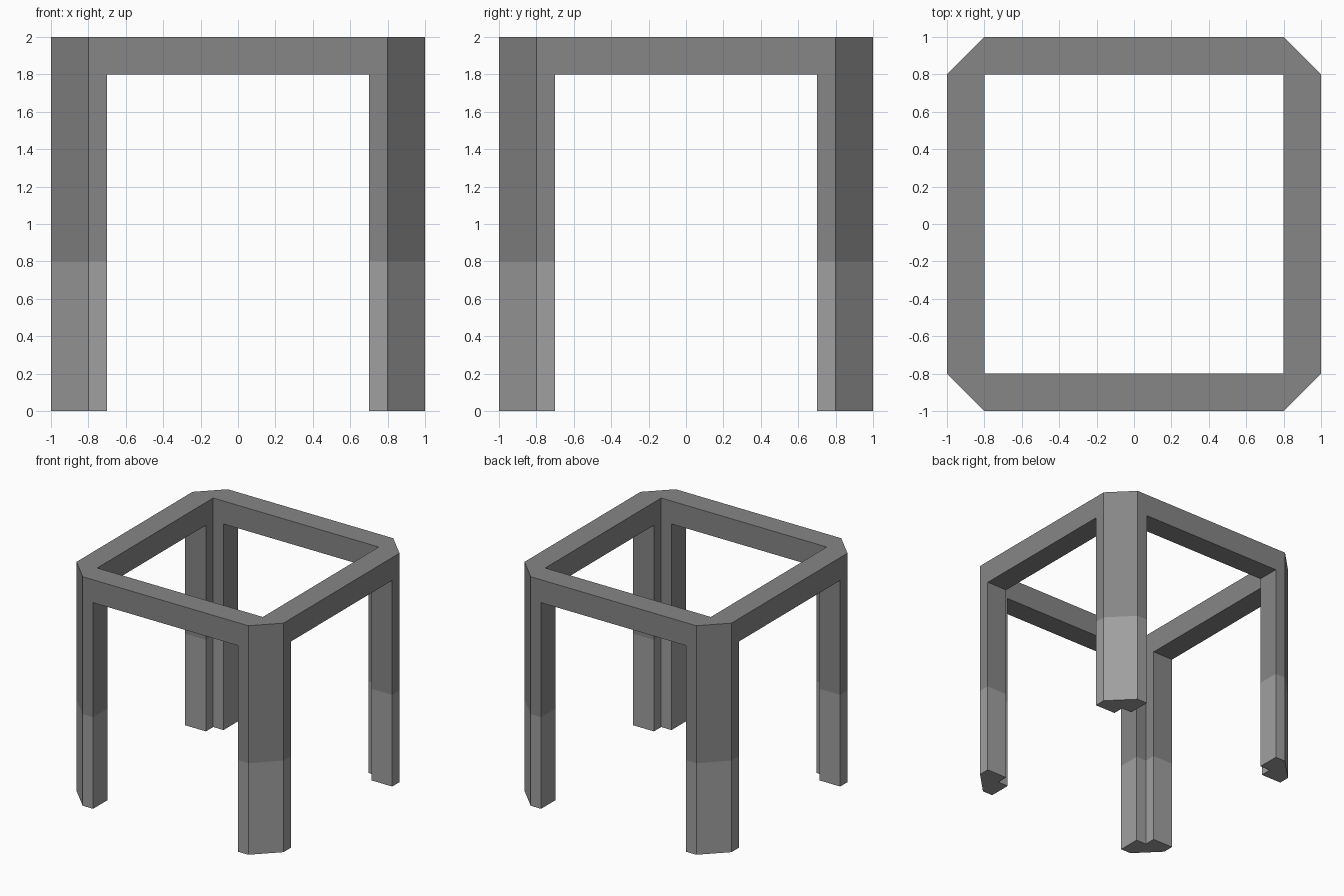
import bpy, bmesh
from math import pi
from mathutils import Matrix

if "Cube" in bpy.data.objects:
    bpy.data.objects.remove(bpy.data.objects["Cube"])

# Chamfered L-shaped leg section in the +x +y corner, counter-clockwise
LEG = [(1, 0.7), (1, 0.8), (0.8, 1), (0.7, 1), (0.7, 0.8), (0.8, 0.8), (0.8, 0.7)]
ENDS = (3, 6)                  # section edges that meet the rails
LEVELS = [0, 0.8, 1.8, 2]      # floor, colour break, rail underside, top


def grey(name, value):
    mat = bpy.data.materials.new(name)
    mat.diffuse_color = (value, value, value, 1)
    mat.use_nodes = True
    mat.node_tree.nodes["Principled BSDF"].inputs["Base Color"].default_value = mat.diffuse_color
    return mat


def add_quarter(bm, turn):
    rot = Matrix.Rotation(turn * pi / 2, 4, 'Z')

    def vert(x, y, z):
        return bm.verts.new(rot @ Matrix.Translation((x, y, z)).translation)

    # Leg: stacked rings, left open where the rails join on
    rings = [[vert(x, y, z) for x, y in LEG] for z in LEVELS]
    n = len(LEG)
    for band in range(3):
        low, high = rings[band], rings[band + 1]
        for i in range(n):
            if band == 2 and i in ENDS:
                continue
            j = (i + 1) % n
            face = bm.faces.new((low[i], low[j], high[j], high[i]))
            face.material_index = 1 if band == 0 else 0
    bm.faces.new(rings[0][::-1]).material_index = 1
    bm.faces.new(rings[-1])

    # Rail: open-ended box along the +y side
    section = [(0.8, 1.8), (1, 1.8), (1, 2), (0.8, 2)]
    a = [vert(-0.7, y, z) for y, z in section]
    b = [vert(0.7, y, z) for y, z in section]
    for i in range(4):
        j = (i + 1) % 4
        bm.faces.new((a[i], a[j], b[j], b[i]))


# Four legs and rails welded into one frame
bm = bmesh.new()
for turn in range(4):
    add_quarter(bm, turn)
bmesh.ops.remove_doubles(bm, verts=bm.verts, dist=0.001)
bmesh.ops.recalc_face_normals(bm, faces=bm.faces)
mesh = bpy.data.meshes.new("table_frame")
bm.to_mesh(mesh)
bm.free()
mesh.materials.append(grey("dark_grey", 0.24))
mesh.materials.append(grey("light_grey", 0.35))
bpy.context.collection.objects.link(bpy.data.objects.new("table_frame", mesh))
